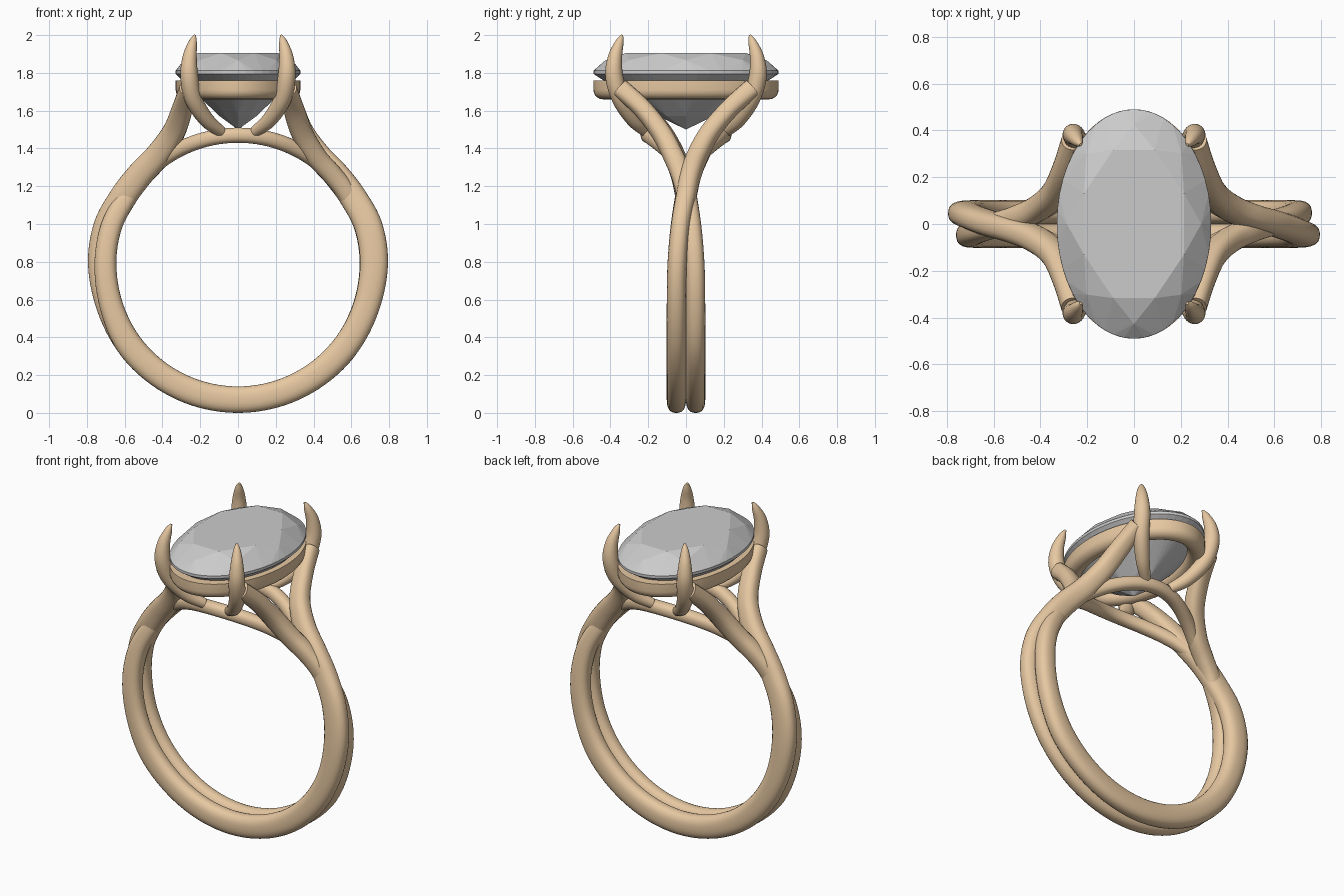
import bpy, bmesh
from math import sin, cos, pi, radians
from mathutils import Vector

if "Cube" in bpy.data.objects:
    bpy.data.objects.remove(bpy.data.objects["Cube"])

gold = bpy.data.materials.new("gold")
gold.diffuse_color = (0.8, 0.58, 0.36, 1)
gold.use_nodes = True
gold.node_tree.nodes["Principled BSDF"].inputs["Base Color"].default_value = gold.diffuse_color
CZ = 0.785  # height of the finger hole centre


def finish(name, bm, mat=None, smooth=True):
    bmesh.ops.recalc_face_normals(bm, faces=bm.faces)
    me = bpy.data.meshes.new(name)
    bm.to_mesh(me)
    bm.free()
    ob = bpy.data.objects.new(name, me)
    bpy.context.collection.objects.link(ob)
    if mat:
        me.materials.append(mat)
    if smooth:
        bpy.ops.object.select_all(action='DESELECT')
        bpy.context.view_layer.objects.active = ob
        ob.select_set(True)
        bpy.ops.object.shade_smooth_by_angle(angle=radians(45))
    return ob


def spline(keys, steps):
    """Catmull-Rom through (x, y, z, radial half, width half) keys."""
    k = [keys[0]] + keys + [keys[-1]]
    out = []
    for i in range(1, len(k) - 2):
        for s in range(steps):
            t = s / steps
            out.append([0.5 * (2 * b + (c - a) * t + (2*a - 5*b + 4*c - d) * t*t + (3*b - a - 3*c + d) * t**3)
                        for a, b, c, d in zip(*k[i - 1:i + 3])])
    return out + [list(keys[-1])]


def sweep(name, keys, steps=6, n=24, power=2.0, sx=1, sy=1):
    pts = spline(keys, steps)
    pos = [Vector((p[0] * sx, p[1] * sy, p[2])) for p in pts]
    bm = bmesh.new()
    rings = []
    for i, p in enumerate(pts):
        t = (pos[min(i + 1, len(pos) - 1)] - pos[max(i - 1, 0)]).normalized()
        w = Vector((0, 1, 0))
        w = (w - t * w.dot(t)).normalized()
        r = t.cross(w)
        ring = []
        for j in range(n):
            c, s = cos(2 * pi * j / n), sin(2 * pi * j / n)
            m = (abs(c)**power + abs(s)**power) ** (-1 / power)
            ring.append(bm.verts.new(pos[i] + r * (c * m * p[3]) + w * (s * m * p[4])))
        rings.append(ring)
    for a, b in zip(rings, rings[1:]):
        for j in range(n):
            bm.faces.new((a[j], a[(j + 1) % n], b[(j + 1) % n], b[j]))
    bm.faces.new(rings[0])
    bm.faces.new(rings[-1])
    return finish(name, bm, gold)


# Band strands: outer shoulder on one side, inner shoulder on the other
def arc(deg, r, y, h, w=0.051):
    return (r * cos(radians(deg)), y, CZ + r * sin(radians(deg)), h, w)


strand = [(0.265, 0.35, 1.72, 0.045, 0.05), (0.295, 0.23, 1.61, 0.055, 0.05),
          (0.34, 0.13, 1.49, 0.06, 0.052), (0.42, 0.065, 1.37, 0.066, 0.055),
          (0.52, 0.025, 1.26, 0.07, 0.055), (0.61, 0.0, 1.14, 0.072, 0.054),
          arc(16, 0.72, -0.03, 0.074), arc(0, 0.72, -0.047, 0.074)]
strand += [arc(-d, 0.715, -0.051, 0.07) for d in range(18, 145, 18)]
strand += [arc(-162, 0.705, -0.051, 0.062), arc(180, 0.702, -0.047, 0.058), arc(163, 0.70, -0.03, 0.056),
           (-0.575, 0.0, 1.165, 0.054, 0.053), (-0.5, 0.025, 1.26, 0.054, 0.053),
           (-0.415, 0.065, 1.355, 0.056, 0.053), (-0.34, 0.13, 1.48, 0.058, 0.052),
           (-0.295, 0.23, 1.61, 0.055, 0.05), (-0.265, 0.35, 1.72, 0.045, 0.05)]
sweep("band_strand_back", strand, power=2.5)
sweep("band_strand_front", strand, power=2.5, sx=-1, sy=-1)

# Bridge arches under the setting, bowed out from the finger circle
bridge = []
for d in range(-54, 55, 9):
    a = radians(d)
    bridge.append((0.685 * sin(a), 0.2 * cos(a * 90 / 55)**2, CZ + 0.685 * cos(a), 0.04, 0.04))
for side, sy in (("front", -1), ("back", 1)):
    sweep("bridge_" + side, bridge, 4, power=2.3, sy=sy)

# Four claws
claw = [(0.09, 0.21, 1.49, 0.03, 0.03), (0.165, 0.275, 1.55, 0.04, 0.04),
        (0.235, 0.345, 1.66, 0.046, 0.046), (0.258, 0.38, 1.78, 0.047, 0.047),
        (0.256, 0.376, 1.88, 0.038, 0.038), (0.24, 0.353, 1.96, 0.023, 0.023),
        (0.228, 0.338, 2.0, 0.006, 0.006)]
for sx in (-1, 1):
    for sy in (-1, 1):
        sweep("claw_%s_%s" % ("left" if sx < 0 else "right", "front" if sy < 0 else "back"), claw, sx=sx, sy=sy)

# Oval gallery rail: flat top, rounded underside
profile = [(0.05, 1.76), (-0.05, 1.76)]
profile += [(-0.05 * cos(pi * i / 10), 1.71 - 0.05 * sin(pi * i / 10)) for i in range(11)]
bm = bmesh.new()
N = 72
rings = []
for i in range(N):
    a = 2 * pi * i / N
    nrm = Vector((cos(a) / 0.28, sin(a) / 0.44, 0)).normalized()
    c = Vector((0.28 * cos(a), 0.44 * sin(a), 0))
    rings.append([bm.verts.new(c + nrm * o + Vector((0, 0, z))) for o, z in profile])
for i in range(N):
    a, b = rings[i], rings[(i + 1) % N]
    for j in range(len(profile)):
        k = (j + 1) % len(profile)
        bm.faces.new((a[j], a[k], b[k], b[j]))
finish("gallery_rail", bm, gold)

# Faceted oval stone: hull of table, crown, girdle, pavilion and culet points
bm = bmesh.new()
for count, offset, r, z in ((8, 0.5, 0.7, 1.905), (8, 0, 0.87, 1.867), (48, 0, 1, 1.812),
                            (48, 0, 1, 1.795), (8, 0, 0.3, 1.572), (1, 0, 0, 1.5)):
    for i in range(count):
        a = 2 * pi * (i + offset) / count
        bm.verts.new((0.33 * r * cos(a), 0.49 * r * sin(a), z))
bmesh.ops.convex_hull(bm, input=bm.verts)
finish("stone", bm, smooth=False)
